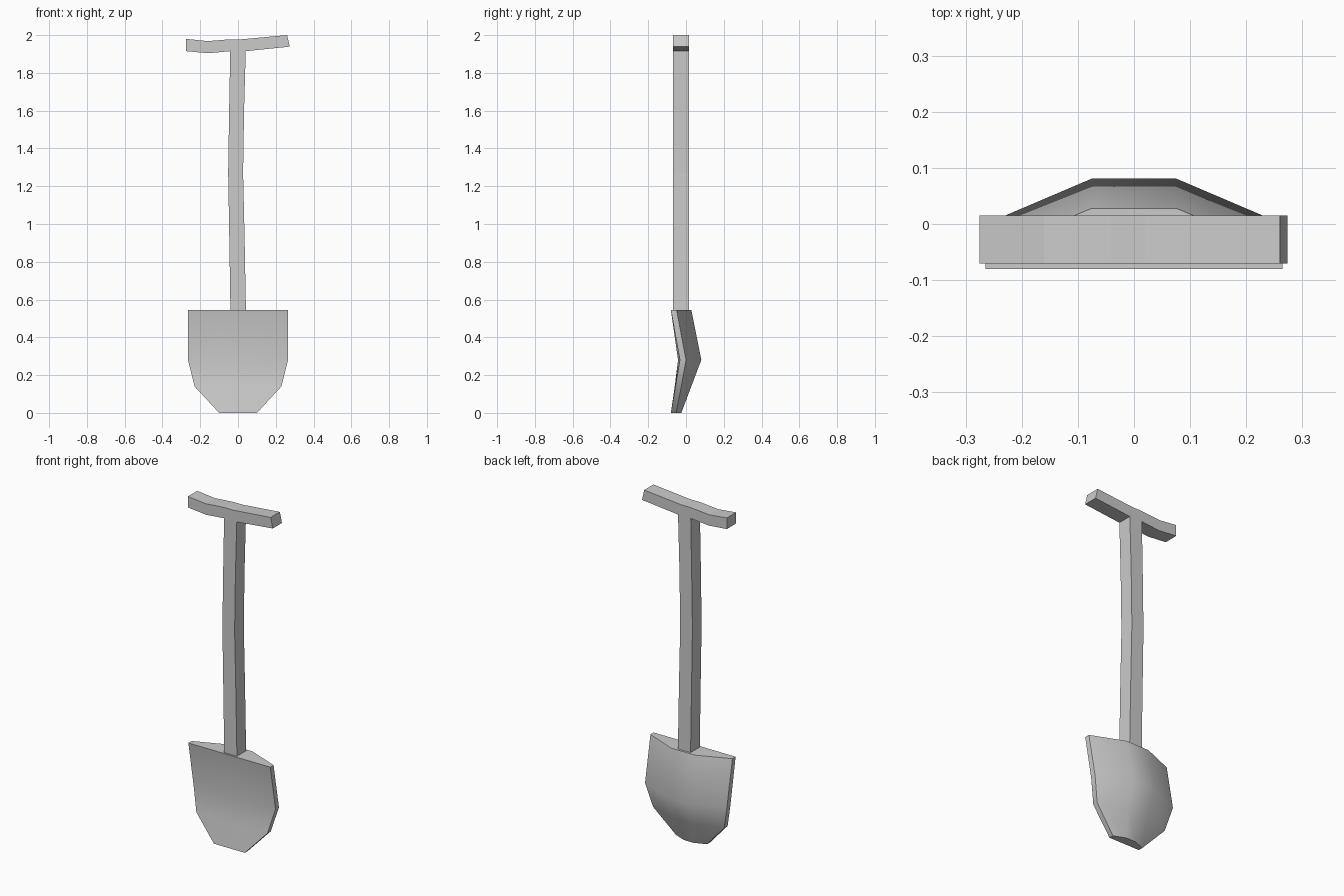
import bpy, bmesh, math

if "Cube" in bpy.data.objects:
    bpy.data.objects.remove(bpy.data.objects["Cube"])


def finish(name, bm, smooth=False):
    bmesh.ops.recalc_face_normals(bm, faces=bm.faces)
    me = bpy.data.meshes.new(name)
    bm.to_mesh(me)
    bm.free()
    ob = bpy.data.objects.new(name, me)
    bpy.context.collection.objects.link(ob)
    if smooth:
        bpy.ops.object.select_all(action='DESELECT')
        ob.select_set(True)
        bpy.context.view_layer.objects.active = ob
        bpy.ops.object.shade_smooth_by_angle(angle=math.radians(40))
    return ob


def swept_box(name, sections, y0=-0.07, y1=0.015):
    """Four-sided bar through sections of two (x, z) edge points each."""
    bm = bmesh.new()
    rings = []
    for (ax, az), (bx, bz) in sections:
        rings.append([bm.verts.new(p) for p in
                      ((ax, y0, az), (bx, y0, bz), (bx, y1, bz), (ax, y1, az))])
    for r, s in zip(rings, rings[1:]):
        for i in range(4):
            j = (i + 1) % 4
            bm.faces.new((r[i], r[j], s[j], s[i]))
    bm.faces.new(rings[0])
    bm.faces.new(rings[-1])
    return finish(name, bm)


# Slightly bent shaft
swept_box("shaft", [((x0, z), (x1, z)) for z, x0, x1 in (
    (0.54, -0.04, 0.042), (0.92, -0.046, 0.035), (1.27, -0.052, 0.027),
    (1.6, -0.047, 0.032), (1.915, -0.041, 0.041))])

# Crooked cross grip: bottom and top point of every section
swept_box("grip", [
    ((-0.275, 1.915), (-0.275, 1.98)), ((-0.157, 1.904), (-0.16, 1.968)),
    ((-0.041, 1.915), (-0.041, 1.978)), ((0.041, 1.915), (0.02, 1.978)),
    ((0.274, 1.939), (0.26, 2.0))])

# Scoop blade: z, half width, inner half width, rim front, centre front, rim back, centre back
rows = [
    (0.545, 0.265, 0.075, -0.08, -0.08, -0.05, 0.028),
    (0.28, 0.265, 0.075, -0.032, -0.042, 0.0, 0.081),
    (0.14, 0.23, 0.065, -0.056, -0.06, -0.025, 0.028),
    (0.0, 0.10, 0.03, -0.08, -0.08, -0.052, -0.025)]
bm = bmesh.new()
rings = []
for z, w, c, rf, cf, rb, cb in rows:
    pts = [(-w, rf), (-c, cf), (c, cf), (w, rf), (w, rb), (c, cb), (-c, cb), (-w, rb)]
    rings.append([bm.verts.new((x, y, z)) for x, y in pts])
for r, s in zip(rings, rings[1:]):
    for i in range(8):
        j = (i + 1) % 8
        bm.faces.new((r[i], r[j], s[j], s[i]))
for r in (rings[0], rings[-1]):
    for a, b, c, d in ((0, 1, 6, 7), (1, 2, 5, 6), (2, 3, 4, 5)):
        bm.faces.new((r[a], r[b], r[c], r[d]))
finish("blade", bm, smooth=True)
